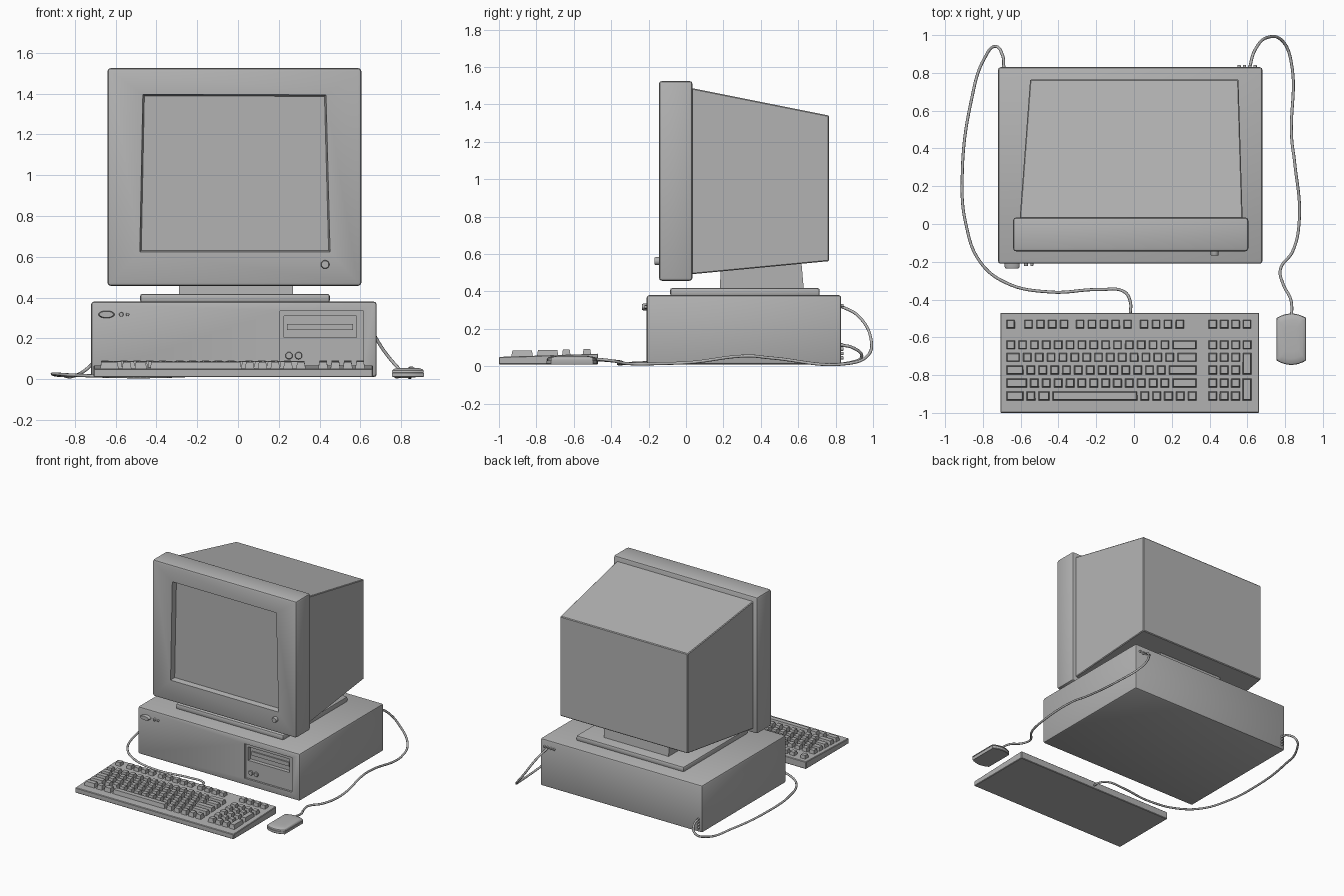
import bpy, bmesh, math
from mathutils import Vector

if "Cube" in bpy.data.objects:
    bpy.data.objects.remove(bpy.data.objects["Cube"], do_unlink=True)

grey = bpy.data.materials.new("plain_grey")
grey.use_nodes = True
COLOUR = (0.45, 0.45, 0.45, 1)
grey.diffuse_color = COLOUR
grey.node_tree.nodes["Principled BSDF"].inputs["Base Color"].default_value = COLOUR


# helpers
def loft(bm, loops):
    """Closed solid through a list of equal length point loops."""
    rings = [[bm.verts.new(p) for p in loop] for loop in loops]
    n = len(rings[0])
    for a, b in zip(rings, rings[1:]):
        for i in range(n):
            j = (i + 1) % n
            bm.faces.new((a[i], a[j], b[j], b[i]))
    bm.faces.new(rings[0][::-1])
    bm.faces.new(rings[-1])


def finish(name, bm, bevel=0, segments=2):
    bmesh.ops.recalc_face_normals(bm, faces=bm.faces)
    mesh = bpy.data.meshes.new(name)
    bm.to_mesh(mesh)
    bm.free()
    mesh.materials.append(grey)
    ob = bpy.data.objects.new(name, mesh)
    bpy.context.collection.objects.link(ob)
    if bevel:
        mod = ob.modifiers.new("rounding", "BEVEL")
        mod.width, mod.segments = bevel, segments
        apply(ob, mod)
    return ob


def select(ob):
    bpy.ops.object.select_all(action="DESELECT")
    ob.select_set(True)
    bpy.context.view_layer.objects.active = ob


def apply(ob, mod):
    select(ob)
    bpy.ops.object.modifier_apply(modifier=mod.name)


def smooth(ob, angle=35):
    select(ob)
    bpy.ops.object.shade_smooth_by_angle(angle=math.radians(angle))


def solid(name, loops, bevel=0, segments=2):
    bm = bmesh.new()
    loft(bm, loops)
    return finish(name, bm, bevel, segments)


def flat(x0, x1, y0, y1, z):
    return [(x0, y0, z), (x1, y0, z), (x1, y1, z), (x0, y1, z)]


def upright(x0, x1, z0, z1, y):
    return [(x0, y, z0), (x1, y, z0), (x1, y, z1), (x0, y, z1)]


def box(name, x0, x1, y0, y1, z0, z1, bevel=0, segments=2):
    return solid(name, [flat(x0, x1, y0, y1, z0), flat(x0, x1, y0, y1, z1)], bevel, segments)


def cut(ob, cutter):
    cutter.hide_render = True
    mod = ob.modifiers.new("cut", "BOOLEAN")
    mod.operation, mod.solver, mod.object = "DIFFERENCE", "EXACT", cutter
    apply(ob, mod)
    bpy.data.objects.remove(cutter, do_unlink=True)


def knob(name, x, z, rx, rz, y0, y1, n=24):
    """Round button whose axis runs along y."""
    def ring(y, s):
        return [(x + s * rx * math.cos(i * math.tau / n), y,
                 z + s * rz * math.sin(i * math.tau / n)) for i in range(n)]
    edge = y0 + (y1 - y0) * 0.2
    smooth(solid(name, [ring(y1, 1), ring(edge, 1), ring(y0, 0.85)]))


def cable(name, points, radius=0.008):
    curve = bpy.data.curves.new(name, "CURVE")
    curve.dimensions = "3D"
    curve.bevel_depth, curve.bevel_resolution = radius, 2
    curve.resolution_u, curve.use_fill_caps = 8, True
    spline = curve.splines.new("BEZIER")
    spline.bezier_points.add(len(points) - 1)
    for bp, p in zip(spline.bezier_points, points):
        bp.co = Vector(p)
        bp.handle_left_type = bp.handle_right_type = "AUTO"
    curve.materials.append(grey)
    ob = bpy.data.objects.new(name, curve)
    bpy.context.collection.objects.link(ob)
    select(ob)
    bpy.ops.object.convert(target="MESH")
    smooth(bpy.context.object, 60)


# computer case with recessed drive bay
case = box("case", -0.72, 0.68, -0.21, 0.83, 0.01, 0.38, 0.014)
cut(case, box("bay_cutter", 0.205, 0.615, -0.3, -0.195, 0.065, 0.335))
cut(case, box("slot_cutter", 0.225, 0.58, -0.3, -0.165, 0.205, 0.31))
smooth(case)
box("drive_lip", 0.24, 0.565, -0.175, -0.16, 0.24, 0.27)
for i, x in enumerate((0.25, 0.297)):
    knob(f"drive_button_{i + 1}", x, 0.115, 0.018, 0.018, -0.208, -0.19)
knob("case_power_button", -0.645, 0.317, 0.04, 0.018, -0.235, -0.2)
knob("case_light_large", -0.572, 0.317, 0.011, 0.011, -0.222, -0.2)
knob("case_light_small", -0.541, 0.317, 0.008, 0.008, -0.222, -0.2)

# rear sockets
for i in range(4):
    knob(f"side_socket_{i + 1}", -0.69, 0.045 + i * 0.023, 0.009, 0.009, 0.842, 0.82, 12)
    knob(f"top_socket_{i + 1}", 0.557 + i * 0.028, 0.325, 0.009, 0.009, 0.842, 0.82, 12)

# monitor stand
smooth(box("stand_plate", -0.48, 0.45, -0.085, 0.715, 0.375, 0.418, 0.012))
solid("stand_neck", [flat(-0.29, 0.27, 0.18, 0.63, 0.41), flat(-0.29, 0.27, 0.19, 0.615, 0.58)])

# monitor
bezel = box("monitor_bezel", -0.64, 0.605, -0.145, 0.035, 0.457, 1.525, 0.016)


def screen_outline(y, grow):
    return [(-0.48 - grow, y, 0.625 - grow), (0.45 + grow, y, 0.625 - grow),
            (0.43 + grow, y, 1.392 + grow), (-0.465 - grow, y, 1.395 + grow)]


cut(bezel, solid("screen_cutter", [screen_outline(-0.2, 0.012), screen_outline(-0.105, -0.006)]))
smooth(bezel)
solid("monitor_body", [upright(-0.605, 0.575, 0.492, 1.487, 0.03),
                       upright(-0.55, 0.553, 0.562, 1.34, 0.765)], 0.005, 1)
knob("monitor_power_button", 0.427, 0.562, 0.021, 0.021, -0.168, -0.14)

# keyboard wedge
profile = [(-1, 0.01), (-1, 0.05), (-0.47, 0.067), (-0.47, 0.01)]
solid("keyboard_base", [[(x, y, z) for y, z in profile] for x in (-0.708, 0.662)], 0.004, 1)

# keys: widths in pitches, negative numbers are gaps
PITCH, GAP, KEY = 0.0628, 0.014, 0.05
ROWS = [(-0.53, [1, -0.5] + [1] * 4 + [-0.35] + [1] * 5 + [-0.4] + [1] * 4),
        (-0.64, [1] * 14 + [2.3]),
        (-0.706, [1.4] + [1] * 13 + [1.9]),
        (-0.773, [1.7] + [1] * 12 + [2.6]),
        (-0.842, [2] + [1] * 12 + [2.3]),
        (-0.91, [1.7, 1, 1.2, 7.4] + [1] * 5)]
keys = bmesh.new()


def key(x0, x1, y0, y1):
    t = 0.007
    top = 0.082 + (y1 + 1) * 0.018
    loft(keys, [flat(x0, x1, y0, y1, 0.045),
                flat(x0 + t, x1 - t, y0 + t, y1 - t, top)])


for r, (y, widths) in enumerate(ROWS):
    x = -0.677
    for w in widths:
        if w > 0:
            key(x, x + w * PITCH - GAP, y - KEY / 2, y + KEY / 2)
        x += abs(w) * PITCH
    # number pad, with tall keys in its last column
    for c in range(4):
        x = 0.392 + c * 0.0605
        if c < 3 or r < 2:
            key(x, x + KEY, y - KEY / 2, y + KEY / 2)
        elif r in (3, 5):
            key(x, x + KEY, y - KEY / 2, ROWS[r - 1][0] + KEY / 2)
finish("keyboard_keys", keys)

# mouse with straight sides and bowed ends
ends = [(-1 + i / 4, 1 - 0.17 * (i / 4 - 1) ** 2) for i in range(9)]
outline = [(u, -v) for u, v in ends] + [(-u, v) for u, v in ends]


def mouse_ring(z, s):
    return [(0.833 + u * 0.078 * s, -0.61 + v * 0.136 * s, z) for u, v in outline]


layers = [(0.01, 0.97), (0.014, 1), (0.031, 1), (0.032, 0.97), (0.035, 0.97), (0.036, 1),
          (0.043, 0.98), (0.049, 0.9), (0.053, 0.75), (0.055, 0.5)]
smooth(solid("mouse", [mouse_ring(z, s) for z, s in layers]))

# cables
cable("keyboard_cable", [
    (-0.69, 0.82, 0.114), (-0.695, 0.89, 0.1), (-0.735, 0.94, 0.055), (-0.79, 0.88, 0.02),
    (-0.86, 0.66, 0.018), (-0.91, 0.23, 0.025), (-0.89, 0, 0.025), (-0.815, -0.2, 0.02),
    (-0.68, -0.31, 0.015), (-0.445, -0.36, 0.012), (-0.18, -0.347, 0.02),
    (-0.05, -0.36, 0.025), (-0.02, -0.41, 0.03), (-0.02, -0.48, 0.035)])
cable("mouse_cable", [
    (0.61, 0.82, 0.325), (0.64, 0.92, 0.27), (0.715, 0.99, 0.14), (0.785, 0.97, 0.055),
    (0.83, 0.87, 0.015), (0.835, 0.45, 0.045), (0.85, 0.33, 0.055), (0.875, 0.02, 0.02),
    (0.84, -0.145, 0.014), (0.775, -0.24, 0.012), (0.79, -0.32, 0.015),
    (0.83, -0.4, 0.03), (0.835, -0.5, 0.04)])
